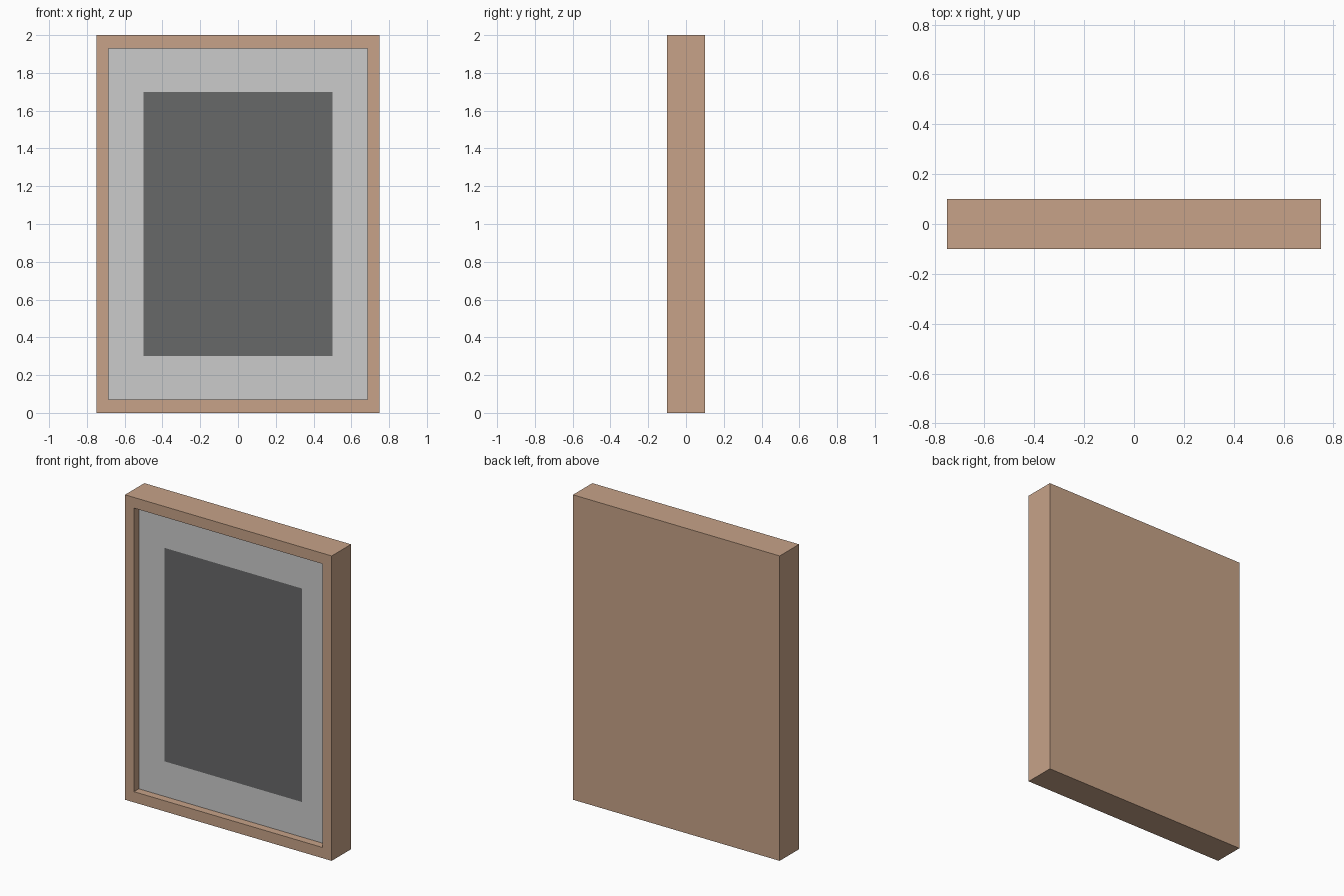
import bpy, bmesh

if "Cube" in bpy.data.objects:
    bpy.data.objects.remove(bpy.data.objects["Cube"])

W, H, FRONT, BACK = 0.75, 2.0, -0.10, 0.10
RECESS = -0.05


def material(name, rgb):
    m = bpy.data.materials.new(name)
    m.diffuse_color = (*rgb, 1)
    m.use_nodes = True
    m.node_tree.nodes["Principled BSDF"].inputs["Base Color"].default_value = m.diffuse_color
    return m


def rect(bm, x, z0, z1, y):
    """Four corners of an upright rectangle facing -y."""
    return [bm.verts.new((sx, y, z)) for sx, z in ((-x, z0), (x, z0), (x, z1), (-x, z1))]


def bridge(bm, a, b):
    """Quad ring joining two rectangles."""
    return [bm.faces.new((a[i], a[(i + 1) % 4], b[(i + 1) % 4], b[i])) for i in range(4)]


def finish(bm, name, mats):
    me = bpy.data.meshes.new(name)
    bm.to_mesh(me)
    bm.free()
    for m in mats:
        me.materials.append(m)
    ob = bpy.data.objects.new(name, me)
    bpy.context.collection.objects.link(ob)
    return ob


wood = material("wood", (0.57, 0.365, 0.246))
dark = material("dark_print", (0.136, 0.138, 0.141))
mat_board = material("mat_board", (0.8, 0.8, 0.8))

# Wooden frame: closed back, outer sides, front border and recess walls
bm = bmesh.new()
back = rect(bm, W, 0, H, BACK)
outer = rect(bm, W, 0, H, FRONT)
inner = rect(bm, 0.685, 0.07, 1.93, FRONT)
floor = rect(bm, 0.685, 0.07, 1.93, RECESS)
bm.faces.new(back[::-1])
for a, b in ((back, outer), (outer, inner), (inner, floor)):
    bridge(bm, a, b)
finish(bm, "frame", [wood])

# Recessed panel: light mat board around a dark picture
bm = bmesh.new()
edge = rect(bm, 0.685, 0.07, 1.93, RECESS)
picture = rect(bm, 0.5, 0.3, 1.7, RECESS)
bridge(bm, edge, picture)
bm.faces.new(picture).material_index = 1
finish(bm, "picture_panel", [mat_board, dark])
